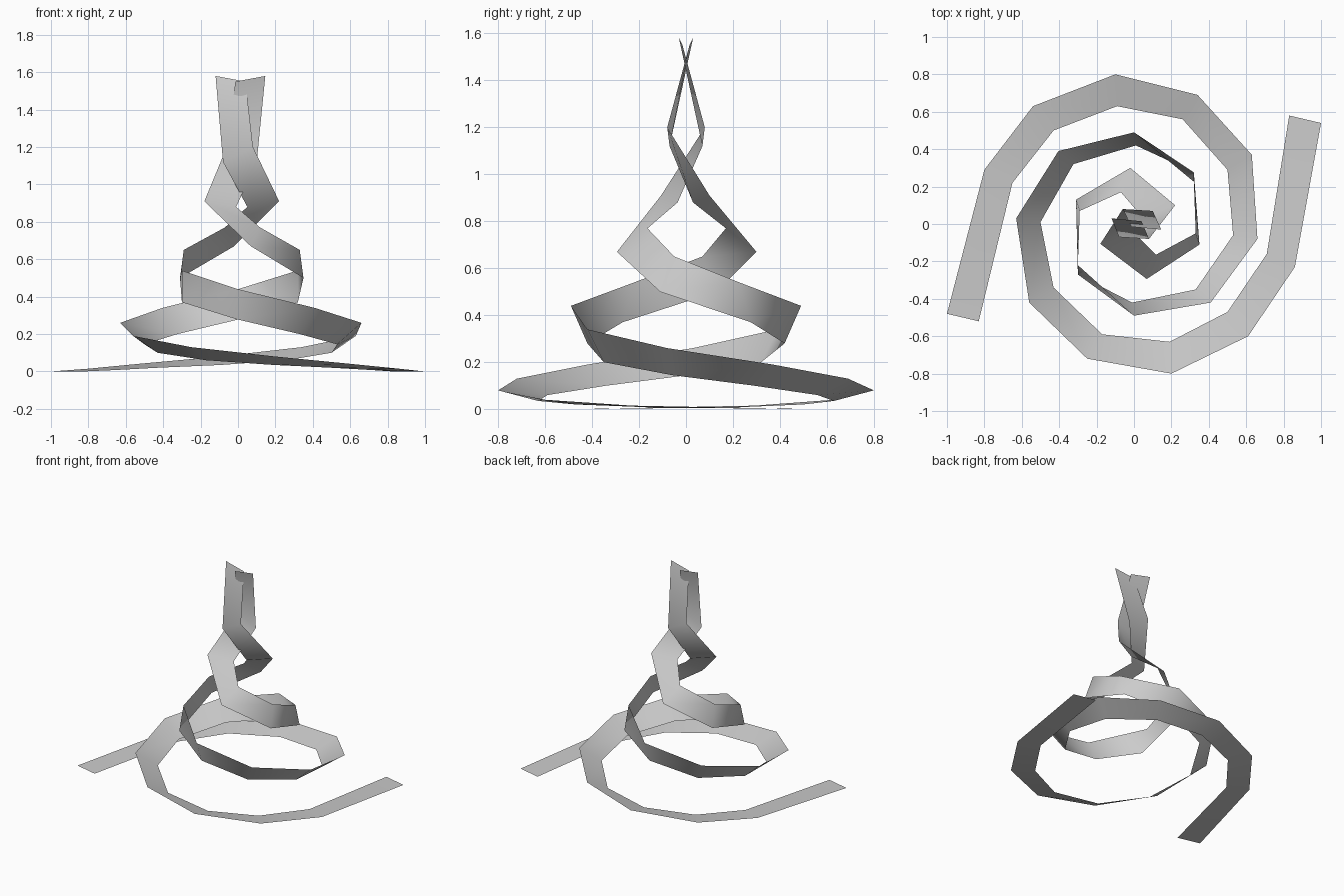
import bpy

# Ribbon stations from floor to tip: edge one (x, y, z), edge two (x, y, z)
stations = [
    (-1.00, -0.48, 0.00, -0.83, -0.52, 0.00),
    (-0.80, 0.29, 0.015, -0.65, 0.22, 0.008),
    (-0.54, 0.63, 0.04, -0.43, 0.50, 0.02),
    (-0.10, 0.80, 0.08, -0.09, 0.63, 0.035),
    (0.34, 0.69, 0.13, 0.26, 0.56, 0.06),
    (0.63, 0.37, 0.19, 0.50, 0.29, 0.10),
    (0.66, -0.08, 0.26, 0.53, -0.06, 0.145),
    (0.41, -0.42, 0.34, 0.33, -0.35, 0.20),
    (0.00, -0.49, 0.44, -0.01, -0.42, 0.28),
    (-0.30, -0.22, 0.54, -0.30, -0.27, 0.37),
    (-0.29, 0.07, 0.65, -0.31, 0.13, 0.50),
    (-0.07, 0.17, 0.77, -0.02, 0.30, 0.67),
    (0.05, 0.03, 0.88, 0.22, 0.10, 0.91),
    (-0.08, -0.07, 1.12, 0.08, -0.08, 1.20),
    (-0.12, 0.03, 1.58, 0.04, 0.015, 1.55),
]

# Slightly wandering centre about which the second ribbon is half-turned
centres = [(0, .03), (.03, .03), (.035, .015), (.05, 0), (.045, -.015),
           (.035, -.025), (.015, -.025), (.003, -.015), (0, 0), (.01, .003),
           (.02, .01), (.024, .003), (.02, -.003), (.01, 0), (.013, 0)]


def half_turn(p, c):
    return (2 * c[0] - p[0], 2 * c[1] - p[1], p[2])


def ribbon(name, pairs):
    verts = [v for pair in pairs for v in pair]
    faces = [(2 * i, 2 * i + 2, 2 * i + 3, 2 * i + 1) for i in range(len(pairs) - 1)]
    mesh = bpy.data.meshes.new(name)
    mesh.from_pydata(verts, [], faces)
    # Make the broad side near the floor face upward
    if mesh.polygons[0].normal.z < 0:
        mesh.flip_normals()
    for poly in mesh.polygons:
        poly.use_smooth = True
    obj = bpy.data.objects.new(name, mesh)
    bpy.context.collection.objects.link(obj)
    return obj


# Two intertwined ribbons
first = [(s[:3], s[3:]) for s in stations]
second = [(half_turn(a, c), half_turn(b, c)) for (a, b), c in zip(first, centres)]
ribbon("left_spiral_ribbon", first)
ribbon("right_spiral_ribbon", second)
